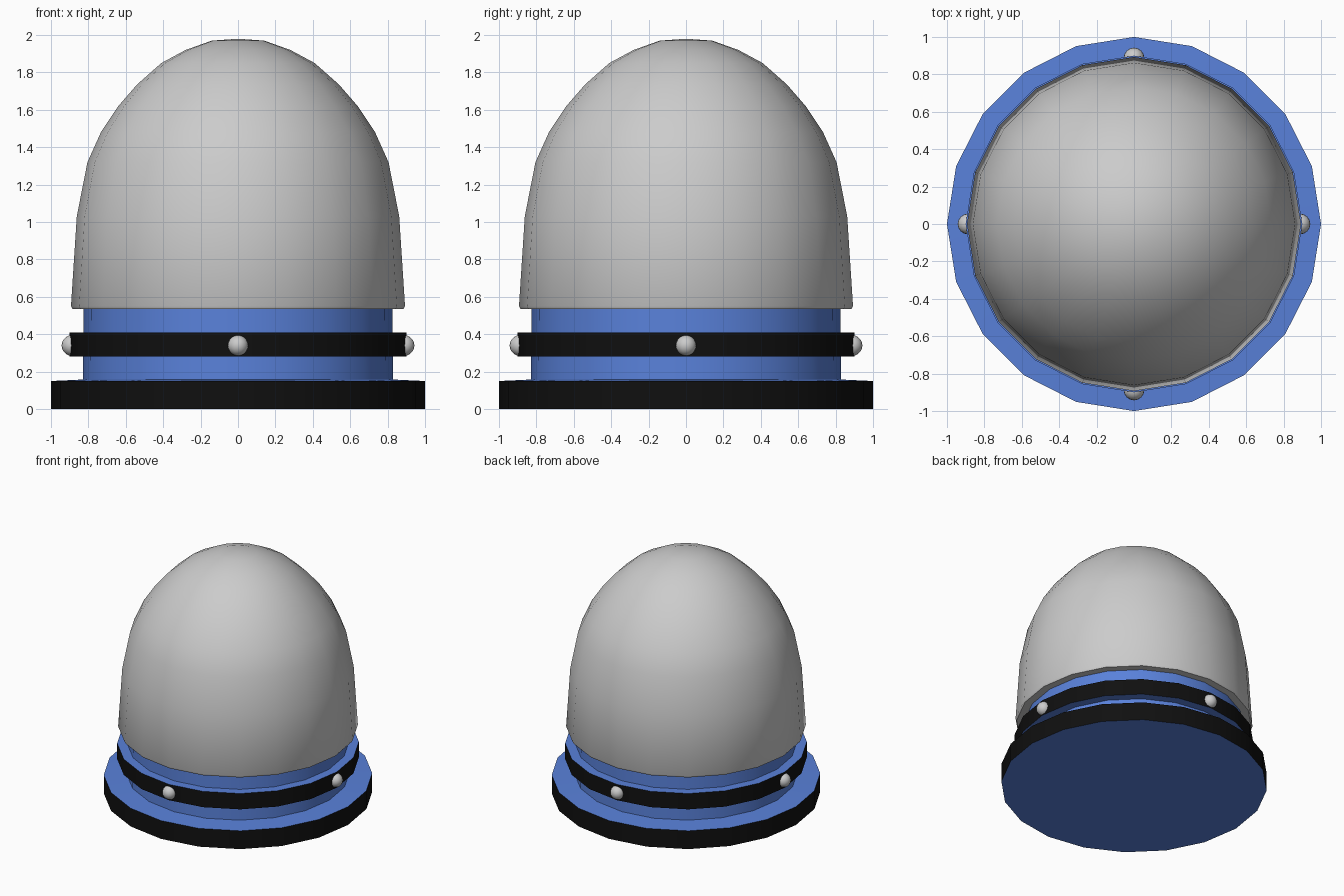
import bpy, bmesh, math

if "Cube" in bpy.data.objects:
    bpy.data.objects.remove(bpy.data.objects["Cube"])

SIDES = 20


def material(name, color):
    m = bpy.data.materials.new(name)
    m.diffuse_color = color
    m.use_nodes = True
    m.node_tree.nodes["Principled BSDF"].inputs["Base Color"].default_value = m.diffuse_color
    return m


blue = material("blue", (0.10, 0.22, 0.70, 1))
black = material("black", (0.005, 0.005, 0.005, 1))


def lathe(name, profile, mats=(), dark=(), closed=False, angle=30):
    """Revolve (radius, z) points; segments listed in dark use the second material."""
    bm = bmesh.new()
    rings = []
    for r, z in profile:
        if r == 0:
            rings.append([bm.verts.new((0, 0, z))] * SIDES)
        else:
            rings.append([bm.verts.new((r * math.cos(i * math.tau / SIDES),
                                        r * math.sin(i * math.tau / SIDES), z))
                          for i in range(SIDES)])
    count = len(rings) if closed else len(rings) - 1
    for s in range(count):
        a, b = rings[s], rings[(s + 1) % len(rings)]
        for i in range(SIDES):
            j = (i + 1) % SIDES
            loop = list(dict.fromkeys((a[i], a[j], b[j], b[i])))
            f = bm.faces.new(loop)
            f.material_index = 1 if s in dark else 0
    bmesh.ops.recalc_face_normals(bm, faces=bm.faces)
    mesh = bpy.data.meshes.new(name)
    bm.to_mesh(mesh)
    bm.free()
    for m in mats:
        mesh.materials.append(m)
    ob = bpy.data.objects.new(name, mesh)
    bpy.context.collection.objects.link(ob)
    smooth(ob, angle)
    return ob


def smooth(ob, angle):
    bpy.ops.object.select_all(action='DESELECT')
    ob.select_set(True)
    bpy.context.view_layer.objects.active = ob
    bpy.ops.object.shade_smooth_by_angle(angle=math.radians(angle))


# Base plate with a black rim, and the neck rising from it
lathe("base", [(0, 0), (1, 0), (1, 0.15), (0.83, 0.158), (0.825, 0.54), (0, 0.54)],
      (blue, black), dark=(1,))

# Raised band with a black outer face
lathe("band", [(0.80, 0.28), (0.90, 0.28), (0.90, 0.41), (0.80, 0.41)],
      (blue, black), dark=(1,), closed=True)

# Dome with a narrow lip underneath
lathe("dome", [(0, 0.535), (0.885, 0.535), (0.893, 0.55), (0.862, 1.03), (0.805, 1.32),
               (0.733, 1.48), (0.64, 1.62), (0.54, 1.735), (0.41, 1.85),
               (0.28, 1.92), (0.14, 1.97), (0, 1.98)], angle=40)

# Four round studs on the band
for k in range(4):
    a = k * math.pi / 2
    bpy.ops.mesh.primitive_uv_sphere_add(segments=16, ring_count=10, radius=0.055,
                                         location=(0.888 * math.cos(a), 0.888 * math.sin(a), 0.34))
    stud = bpy.context.object
    stud.name = f"stud_{k + 1}"
    smooth(stud, 60)
